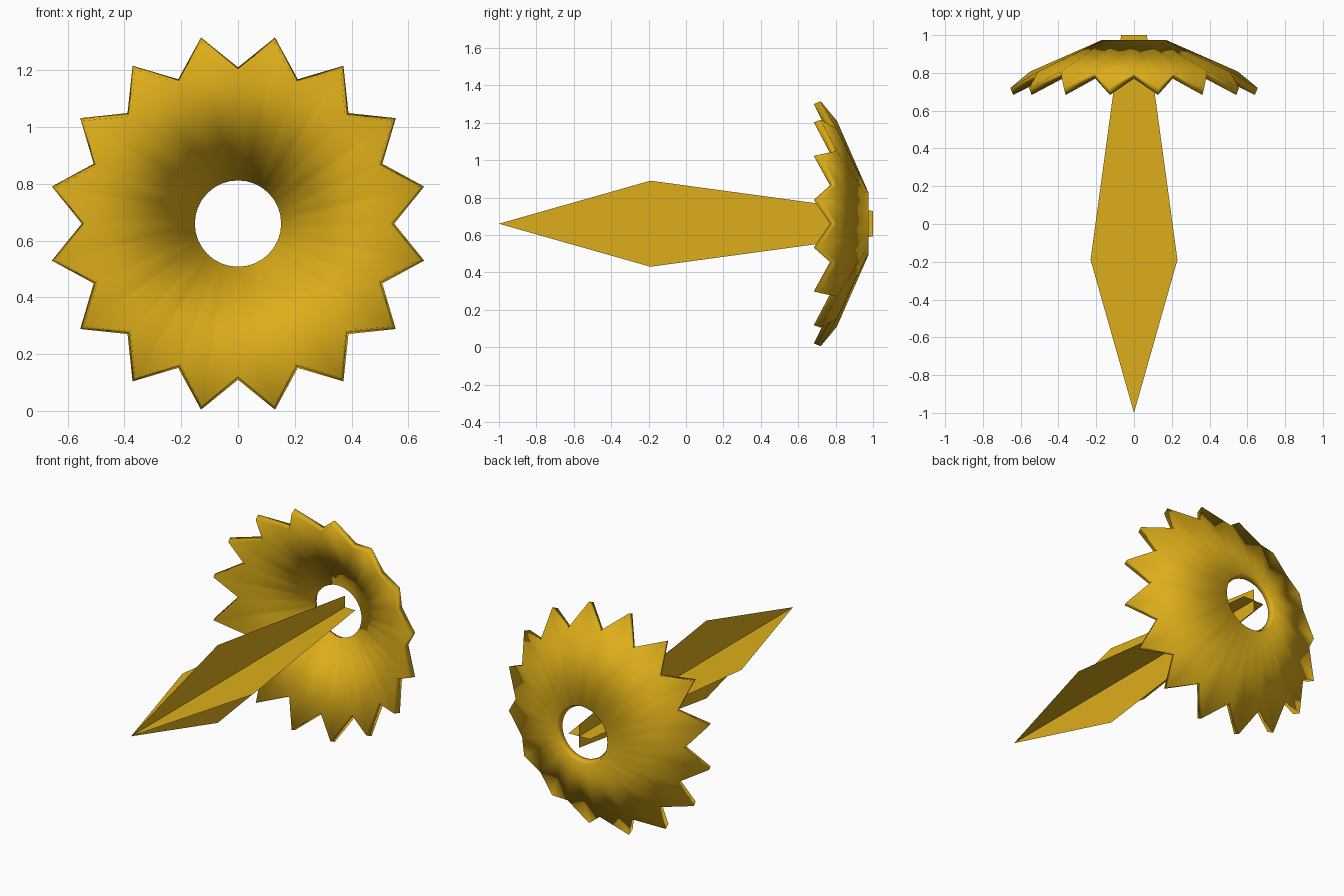
import bpy, bmesh
from math import sin, cos, pi

if "Cube" in bpy.data.objects:
    bpy.data.objects.remove(bpy.data.objects["Cube"])

CENTRE_Z = 0.66
TEETH = 16


def make_object(name, bm, mat):
    mesh = bpy.data.meshes.new(name)
    bm.to_mesh(mesh)
    bm.free()
    mesh.materials.append(mat)
    obj = bpy.data.objects.new(name, mesh)
    bpy.context.collection.objects.link(obj)
    return obj


gold = bpy.data.materials.new("gold")
gold.diffuse_color = (0.72, 0.42, 0.01, 1)
gold.use_nodes = True
gold.node_tree.nodes["Principled BSDF"].inputs["Base Color"].default_value = gold.diffuse_color

# Flared ruff: pleated cone with a toothed rim and an open centre
OUTER = {"inner": (0.168, 0.975), "valley": (0.55, 0.807), "tip": (0.668, 0.72)}
THICK_R, THICK_Y = 0.016, 0.037
bm = bmesh.new()
n = TEETH * 2


def ring(kinds, inset):
    verts = []
    for i in range(n):
        r, y = OUTER[kinds[i % 2]]
        a = 2 * pi * i / n
        r, y = r - inset * THICK_R, y - inset * THICK_Y
        verts.append(bm.verts.new((r * sin(a), y, CENTRE_Z + r * cos(a))))
    return verts


rings = [ring(("inner", "inner"), 0), ring(("valley", "tip"), 0),
         ring(("valley", "tip"), 1), ring(("inner", "inner"), 1)]
for k in range(4):
    a, b = rings[k], rings[(k + 1) % 4]
    for i in range(n):
        j = (i + 1) % n
        bm.faces.new((a[i], a[j], b[j], b[i]))
bmesh.ops.recalc_face_normals(bm, faces=bm.faces)
for f in bm.faces:
    f.smooth = True
make_object("toothed_ruff", bm, gold)

# Long spike: two thin crossed blades
half_profile = [(-0.19, 0.23), (1.0, 0.068)]
outline = [(-1.0, 0.0)] + half_profile + [(y, -w) for y, w in reversed(half_profile)]
for name, flat in (("spike_blade_flat", True), ("spike_blade_upright", False)):
    bm = bmesh.new()
    bm.faces.new([bm.verts.new((w, y, CENTRE_Z) if flat else (0, y, CENTRE_Z + w))
                  for y, w in outline])
    make_object(name, bm, gold)
